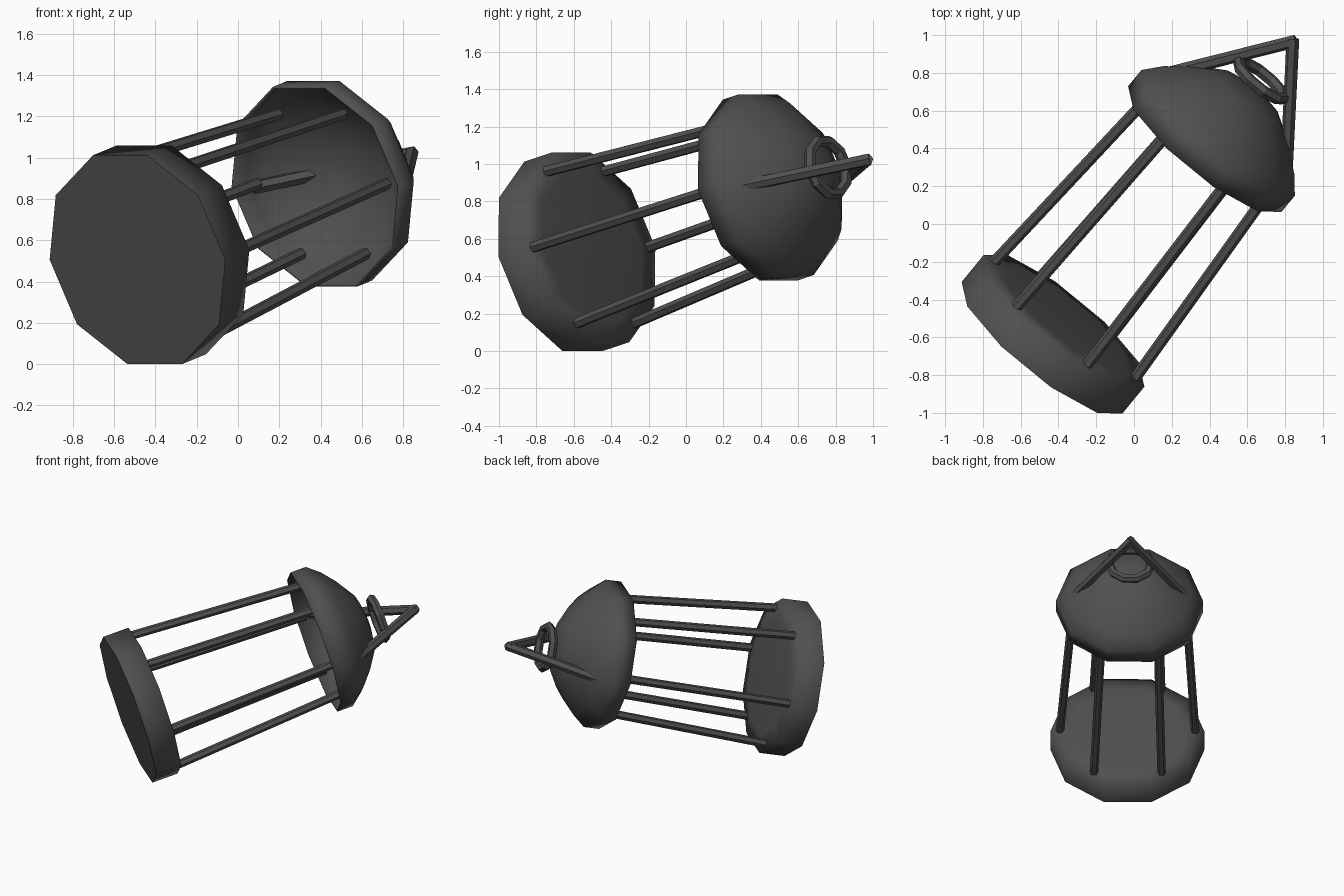
import bpy, bmesh, math
from mathutils import Matrix, Vector

cube = bpy.data.objects.get("Cube")
if cube:
    bpy.data.objects.remove(cube, do_unlink=True)

# One dark metal colour
metal = bpy.data.materials.new("dark_grey_metal")
metal.use_nodes = True
GREY = (0.08, 0.08, 0.08, 1)
metal.diffuse_color = GREY
bsdf = next(n for n in metal.node_tree.nodes if n.type == 'BSDF_PRINCIPLED')
bsdf.inputs["Base Color"].default_value = GREY

# Lantern frame: local z runs from base to handle, lying over with a slight upward tilt
yaw, tilt = math.atan(1.22), math.radians(14.6)
axis = Vector((math.cos(tilt) * math.cos(yaw), math.cos(tilt) * math.sin(yaw), math.sin(tilt)))
side = Vector((-math.sin(yaw), math.cos(yaw), 0))
up = axis.cross(side)
frame = Matrix.Translation((-0.487, -0.655, 0.506)) @ Matrix((side, up, axis)).transposed().to_4x4()


def add_object(name, bm):
    bmesh.ops.recalc_face_normals(bm, faces=bm.faces)
    mesh = bpy.data.meshes.new(name)
    bm.to_mesh(mesh)
    bm.free()
    mesh.materials.append(metal)
    obj = bpy.data.objects.new(name, mesh)
    obj.matrix_world = frame
    bpy.context.collection.objects.link(obj)
    return obj


def lathe(name, profile, close_start, sides=10):
    """Revolve (radius, height) points around the lantern axis."""
    bm = bmesh.new()
    rings = []
    for r, h in profile:
        rings.append([bm.verts.new((r * math.cos(math.tau * i / sides),
                                    r * math.sin(math.tau * i / sides), h)) for i in range(sides)])
    for low, high in zip(rings, rings[1:]):
        for i in range(sides):
            j = (i + 1) % sides
            bm.faces.new((low[i], low[j], high[j], high[i])).smooth = True
    bm.faces.new(rings[-1]).smooth = True
    if close_start:
        bottom = bm.faces.new(rings[0])
        for e in bottom.edges:
            e.smooth = False
    return add_object(name, bm)


def bar(name, start, end, radius):
    """Six-sided bar between two points."""
    start, end = Vector(start), Vector(end)
    d = end - start
    bm = bmesh.new()
    place = Matrix.Translation((start + end) / 2) @ d.to_track_quat('Z', 'Y').to_matrix().to_4x4()
    bmesh.ops.create_cone(bm, cap_ends=True, segments=6, radius1=radius, radius2=radius,
                          depth=d.length, matrix=place)
    return add_object(name, bm)


# Base slab with a softly rounded floor
lathe("base", [(0.55, 0), (0.55, 0.19), (0.42, 0.205)], True)

# Hollow domed cap with a straight rim
cap = lathe("cap", [(0.525, 1.405), (0.525, 1.52), (0.45, 1.61), (0.355, 1.69),
                    (0.21, 1.785), (0.08, 1.81)], False)
shell = cap.modifiers.new("shell", 'SOLIDIFY')
shell.thickness = 0.01

# Six rods leaning in slightly towards the cap
for i in range(6):
    a = math.tau * i / 6
    c, s = math.cos(a), math.sin(a)
    bar(f"rod_{i + 1}", (0.485 * c, 0.485 * s, 0.17), (0.403 * c, 0.403 * s, 1.46), 0.03)

# Ring above the cap
bpy.ops.mesh.primitive_torus_add(major_segments=10, minor_segments=6,
                                 major_radius=0.15, minor_radius=0.032)
ring = bpy.context.object
ring.name = "top_ring"
ring.data.materials.append(metal)
ring.matrix_world = frame @ Matrix.Translation((0, 0, 1.89))

# Two handle bars meeting in a point
for name, sx in (("handle_bar_left", -1), ("handle_bar_right", 1)):
    bar(name, (sx * 0.47, -0.03, 1.5), (sx * -0.01, -0.03, 2.17), 0.034)
